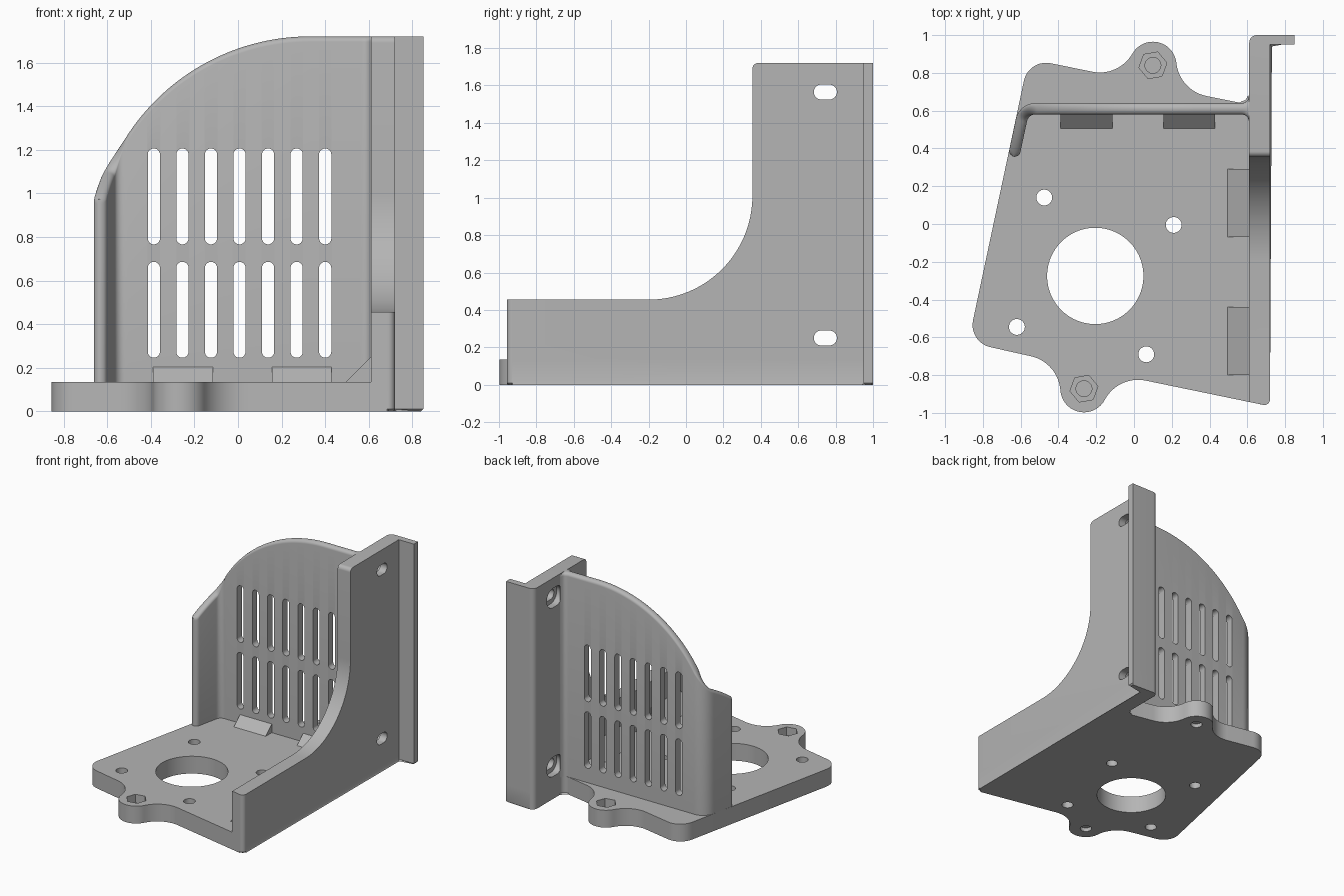
import bpy, bmesh, math
from mathutils import Vector

if "Cube" in bpy.data.objects:
    bpy.data.objects.remove(bpy.data.objects["Cube"], do_unlink=True)

GREY = (0.46, 0.46, 0.46, 1)
grey = bpy.data.materials.new("matte grey")
grey.use_nodes = True
grey.diffuse_color = GREY
grey.node_tree.nodes["Principled BSDF"].inputs["Base Color"].default_value = GREY

PLACE = {"x": lambda a, b, t: (t, a, b),
         "y": lambda a, b, t: (a, t, b),
         "z": lambda a, b, t: (a, b, t)}
BASE_TOP, HEIGHT = 0.135, 1.72


def arc(cx, cy, r, a0, a1, n=16):
    angles = [math.radians(a0 + (a1 - a0) * i / n) for i in range(n + 1)]
    return [(cx + r * math.cos(a), cy + r * math.sin(a)) for a in angles]


def circle(cx, cy, r, n=32, turn=0):
    return arc(cx, cy, r, turn, turn + 360, n)[:-1]


def slot(cx, cy, half_length, r, upright):
    if upright:
        return arc(cx, cy + half_length, r, 0, 180) + arc(cx, cy - half_length, r, 180, 360)
    return arc(cx + half_length, cy, r, -90, 90) + arc(cx - half_length, cy, r, 90, 270)


def rounded(points, closed=True, n=10):
    """Fillet every point that carries a radius as its third value."""
    out = []
    for i, p in enumerate(points):
        corner = Vector(p[:2])
        if len(p) < 3:
            out.append(tuple(corner))
            continue
        d1 = (Vector(points[i - 1][:2]) - corner).normalized()
        d2 = (Vector(points[(i + 1) % len(points)][:2]) - corner).normalized()
        half = d1.angle(d2) / 2
        centre = corner + (d1 + d2).normalized() * p[2] / math.sin(half)
        v1 = corner + d1 * p[2] / math.tan(half) - centre
        v2 = corner + d2 * p[2] / math.tan(half) - centre
        a0 = math.degrees(math.atan2(v1.y, v1.x))
        sweep = math.degrees(math.atan2(v1.x * v2.y - v1.y * v2.x, v1.dot(v2)))
        out += arc(centre.x, centre.y, p[2], a0, a0 + sweep, n)
    return out


def lobe(cx, cy, normal, h, r=0.125, fillet=0.2):
    """Round ear blended into a straight edge by two hollow fillets."""
    d = math.sqrt((fillet + r) ** 2 - (fillet - h) ** 2)
    phi = math.degrees(math.atan2(h - fillet, d))
    local = (arc(-d, fillet - h, fillet, -90, phi) + arc(0, 0, r, 180 + phi, -phi, 24)[1:-1]
             + arc(d, fillet - h, fillet, 180 - phi, 270))
    a = math.radians(normal)
    n = Vector((math.cos(a), math.sin(a)))
    u = Vector((-n.y, n.x))
    return [tuple(Vector((cx, cy)) + u * s + n * t) for s, t in local]


def finish(name, bm):
    bmesh.ops.recalc_face_normals(bm, faces=bm.faces)
    mesh = bpy.data.meshes.new(name)
    bm.to_mesh(mesh)
    bm.free()
    obj = bpy.data.objects.new(name, mesh)
    bpy.context.collection.objects.link(obj)
    mesh.materials.append(grey)
    return obj


def add_prism(bm, pts, axis, lo, hi):
    rings = [[bm.verts.new(PLACE[axis](a, b, t)) for a, b in pts] for t in (lo, hi)]
    for ring in rings:
        bm.faces.new(ring)
    for i in range(len(pts)):
        j = (i + 1) % len(pts)
        bm.faces.new((rings[0][i], rings[0][j], rings[1][j], rings[1][i]))


def prism(name, pts, axis, lo, hi):
    bm = bmesh.new()
    add_prism(bm, pts, axis, lo, hi)
    return finish(name, bm)


def cut(obj, shapes, axis, lo, hi):
    bm = bmesh.new()
    for pts in shapes:
        add_prism(bm, pts, axis, lo, hi)
    cutter = finish("cutter", bm)
    mod = obj.modifiers.new("cut", "BOOLEAN")
    mod.object, mod.operation, mod.solver = cutter, "DIFFERENCE", "EXACT"
    bpy.context.view_layer.update()
    result = obj.evaluated_get(bpy.context.evaluated_depsgraph_get())
    mesh = bpy.data.meshes.new_from_object(result)
    obj.modifiers.clear()
    obj.data = mesh
    bpy.data.objects.remove(cutter, do_unlink=True)


def smooth(obj):
    obj.data.shade_smooth()
    obj.data.set_sharp_from_angle(angle=math.radians(30))


# Base plate: skewed square with two ears, plus the foot of the wall
EARS = [(0.1, 0.84), (-0.265, -0.872)]
wall_end = [(0.72, -0.965, 0.03), (0.72, 0.95), (0.85, 0.95), (0.85, 1.0), (0.61, 1.0, 0.04)]
outline = (wall_end + [(0.61, 0.632, 0.04)] + lobe(*EARS[0], 78, 0.1)
           + [(-0.558, 0.875, 0.12), (-0.877, -0.626, 0.12)] + lobe(*EARS[1], 258, 0.11))
bm = bmesh.new()
add_prism(bm, rounded(outline), "z", 0, BASE_TOP)
bottom = [e for e in bm.edges if all(v.co.z < 0.001 for v in e.verts)]
bmesh.ops.bevel(bm, geom=bottom, offset=0.01, segments=1, affect="EDGES")
base = finish("base_plate", bm)

# Motor opening, screw holes, hexagonal nut pockets
holes = [(-0.475, 0.14), (0.21, -0.005), (-0.62, -0.545), (0.065, -0.69)]
cut(base, [circle(-0.205, -0.275, 0.255, 96)] + [circle(x, y, 0.042) for x, y in holes],
    "z", -0.1, 0.3)
cut(base, [circle(x, y, 0.075, 6, 10) for x, y in EARS], "z", 0.07, 0.3)
cut(base, [circle(x, y, 0.042) for x, y in EARS], "z", 0.05, 0.1)
cut(base, [circle(x, y, 0.042) for x, y in EARS], "z", -0.1, 0.03)
smooth(base)

# Side wall with mounting flange, swept down towards the front
wall = prism("side_wall", rounded([(0.61, -0.942)] + wall_end), "z", BASE_TOP, HEIGHT)
sweep = ([(-1.2, 0.455)] + arc(-0.2, 1.01, 0.555, -90, 0, 32)
         + arc(0.385, 1.69, 0.03, 180, 90, 8) + [(0.385, 1.9), (-1.2, 1.9)])
cut(wall, [sweep], "x", 0.4, 1.0)
cut(wall, [slot(0.745, z, 0.022, 0.04, False) for z in (0.25, 1.565)], "x", 0.5, 0.8)
cut(wall, [slot(0.745, z, 0.022, 0.075, False) for z in (0.25, 1.565)], "x", 0.5, 0.66)
smooth(wall)


# Back panel: round-topped strip following an L path under a quarter-circle crest
def crest(x):
    return HEIGHT if x > 0.33 else 0.72 + math.sqrt(max(0, 1 - (x - 0.33) ** 2))


path = [Vector(p) for p in rounded([(0.61, 0.61), (-0.583, 0.61, 0.075), (-0.637, 0.357)])]
stations = []
for a, b in zip(path, path[1:]):
    steps = max(1, round((b - a).length / 0.008))
    stations += [(a.lerp(b, i / steps), (b - a).normalized()) for i in range(steps)]
stations.append((path[-1], (path[-1] - path[-2]).normalized()))

bm = bmesh.new()
rings = []
for p, d in stations:
    half = 0.03
    if p.x > 0.57:                                  # blend into the wall
        half += 0.04 - math.sqrt(max(0, 0.04 ** 2 - (p.x - 0.57) ** 2))
    s = (p - path[-1]).length
    if s < 0.03:                                    # rounded free end
        half = max(0.006, math.sqrt(0.03 ** 2 - (0.03 - s) ** 2))
    side = Vector((-d.y, d.x))
    top = crest(p.x)
    section = [(half, BASE_TOP)] + arc(0, 0, 1, 0, 180, 10) + [(-half, BASE_TOP)]
    section[1:-1] = [(half * c, top - 0.025 + 0.025 * h) for c, h in section[1:-1]]
    rings.append([bm.verts.new((p.x + side.x * w, p.y + side.y * w, z)) for w, z in section])
for r0, r1 in zip(rings, rings[1:]):
    for i in range(len(r0)):
        j = (i + 1) % len(r0)
        bm.faces.new((r0[i], r0[j], r1[j], r1[i]))
bm.faces.new(rings[0])
bm.faces.new(rings[-1])
panel = finish("back_panel", bm)

# Ventilation slots in two rows
vents = [slot(0.007 + 0.131 * i, z, 0.192, 0.028, True)
         for i in range(-3, 4) for z in (0.466, 0.986)]
cut(panel, vents, "y", 0.5, 0.7)
smooth(panel)

# Wedge gussets along the panel and the wall
for i, x in enumerate((-0.39, 0.155)):
    prism(f"panel_gusset_{i + 1}", [(0.505, BASE_TOP), (0.585, BASE_TOP), (0.585, 0.207)],
          "x", x, x + 0.275)
for i, y in enumerate((-0.8, -0.07)):
    prism(f"wall_gusset_{i + 1}", [(0.495, BASE_TOP), (0.61, BASE_TOP), (0.61, 0.25)],
          "y", y, y + 0.36)
